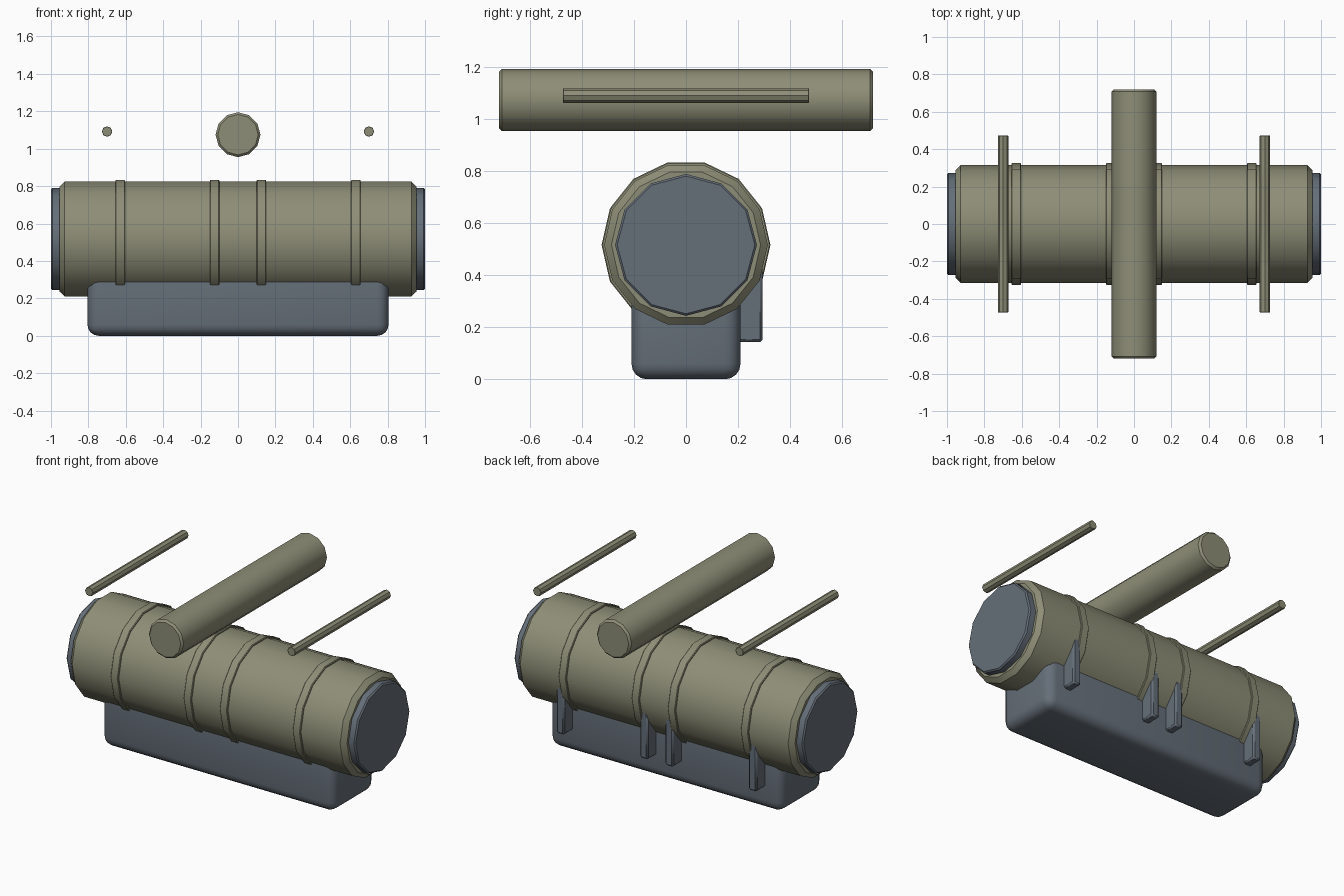
import bpy, bmesh, math

if "Cube" in bpy.data.objects:
    bpy.data.objects.remove(bpy.data.objects["Cube"])


def material(name, rgb):
    m = bpy.data.materials.new(name)
    m.diffuse_color = (*rgb, 1)
    m.use_nodes = True
    m.node_tree.nodes["Principled BSDF"].inputs["Base Color"].default_value = m.diffuse_color
    return m


olive = material("olive", (0.27, 0.27, 0.185))
slate = material("slate grey", (0.13, 0.158, 0.19))


def finish(bm, name, mat, angle=40):
    bmesh.ops.recalc_face_normals(bm, faces=bm.faces)
    me = bpy.data.meshes.new(name)
    bm.to_mesh(me)
    bm.free()
    me.materials.append(mat)
    ob = bpy.data.objects.new(name, me)
    bpy.context.collection.objects.link(ob)
    bpy.ops.object.select_all(action='DESELECT')
    ob.select_set(True)
    bpy.context.view_layer.objects.active = ob
    bpy.ops.object.shade_smooth_by_angle(angle=math.radians(angle))
    return ob


def tube(name, mat, axis, centre, start, end, radius, sides, bevel):
    """Solid cylinder along x or y with chamfered ends."""
    bm = bmesh.new()
    b = bevel
    profile = [(start, radius - b), (start + b, radius), (end - b, radius), (end, radius - b)]
    rings = []
    for t, r in profile:
        ring = []
        for i in range(sides):
            a = 2 * math.pi * i / sides
            u, z = r * math.cos(a), centre[2] + r * math.sin(a)
            co = (t, centre[1] + u, z) if axis == 'x' else (centre[0] + u, t, z)
            ring.append(bm.verts.new(co))
        rings.append(ring)
    for p, q in zip(rings, rings[1:]):
        for i in range(sides):
            j = (i + 1) % sides
            bm.faces.new((p[i], p[j], q[j], q[i]))
    bm.faces.new(rings[0])
    bm.faces.new(rings[-1])
    return finish(bm, name, mat)


def block(name, mat, lo, hi, bevel, segments):
    """Box between two corners with rounded edges."""
    bm = bmesh.new()
    bmesh.ops.create_cube(bm, size=1)
    for v in bm.verts:
        v.co = [(l + h) / 2 + c * (h - l) for l, h, c in zip(lo, hi, v.co)]
    bmesh.ops.bevel(bm, geom=bm.edges[:], offset=bevel, segments=segments,
                    profile=0.5, affect='EDGES')
    return finish(bm, name, mat)


AXIS = (0, 0, 0.517)

# Main barrel with its four raised bands
tube("barrel", olive, 'x', AXIS, -0.955, 0.955, 0.315, 14, 0.028)
for x in (-0.63, -0.125, 0.125, 0.63):
    tube("band", olive, 'x', AXIS, x - 0.026, x + 0.026, 0.325, 14, 0.004)

# End caps and overhead side rods
for s in (-1, 1):
    a, b = sorted((s * 0.90, s * 1.0))
    tube("end_cap", slate, 'x', AXIS, a, b, 0.273, 12, 0.008)
    tube("side_rod", olive, 'y', (s * 0.7, 0, 1.092), -0.473, 0.473, 0.028, 8, 0.002)

# Overhead thick rod
tube("top_rod", olive, 'y', (0, 0, 1.075), -0.72, 0.72, 0.12, 12, 0.012)

# Rounded base under the barrel
block("base", slate, (-0.805, -0.21, 0), (0.805, 0.21, 0.42), 0.06, 4)

# Pegs along the back
for x in (-0.665, -0.087, 0.087, 0.665):
    block("peg", slate, (x - 0.028, 0.19, 0.143), (x + 0.028, 0.295, 0.5), 0.01, 1)
